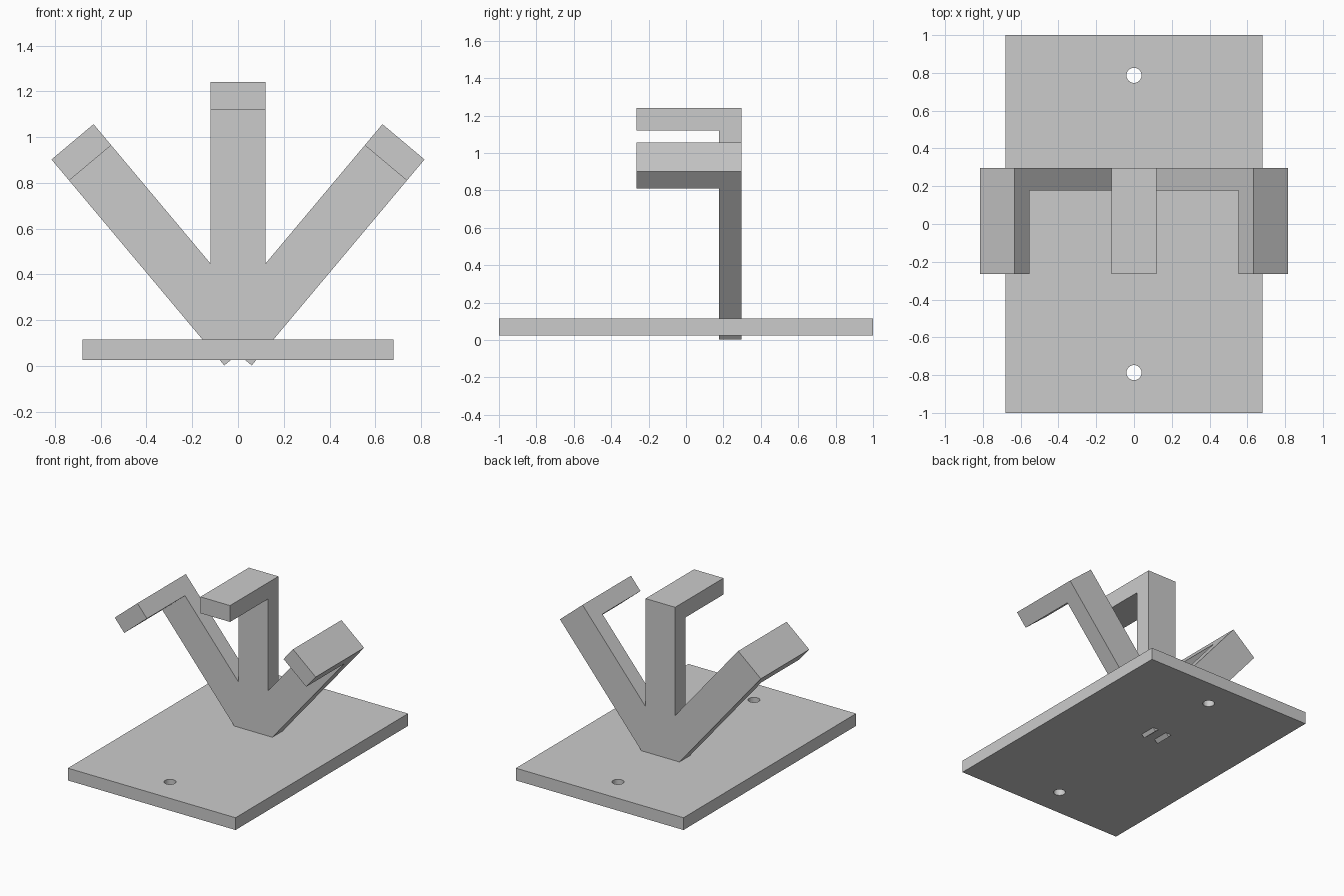
import bpy, bmesh
from math import radians
from mathutils import Matrix

if "Cube" in bpy.data.objects:
    bpy.data.objects.remove(bpy.data.objects["Cube"])

WIDTH, THICK = 0.24, 0.12


def make_object(name, bm):
    bmesh.ops.recalc_face_normals(bm, faces=bm.faces)
    mesh = bpy.data.meshes.new(name)
    bm.to_mesh(mesh)
    bm.free()
    obj = bpy.data.objects.new(name, mesh)
    bpy.context.collection.objects.link(obj)
    return obj


def add_boolean(obj, other, operation):
    mod = obj.modifiers.new(other.name, 'BOOLEAN')
    mod.operation, mod.solver, mod.object = operation, 'EXACT', other
    bpy.context.view_layer.objects.active = obj
    bpy.ops.object.modifier_apply(modifier=mod.name)
    bpy.data.objects.remove(other)


def hook_arm(name, x, z, length, angle):
    """L-shaped side profile extruded across the arm width, then tilted."""
    back, inner, tip = 0.297, 0.297 - THICK, -0.264
    profile = [(back, 0), (back, length), (tip, length),
               (tip, length - THICK), (inner, length - THICK), (inner, 0)]
    bm = bmesh.new()
    face = bm.faces.new([bm.verts.new((-WIDTH / 2, py, pz)) for py, pz in profile])
    ext = bmesh.ops.extrude_face_region(bm, geom=[face])
    verts = [v for v in ext['geom'] if isinstance(v, bmesh.types.BMVert)]
    bmesh.ops.translate(bm, verts=verts, vec=(WIDTH, 0, 0))
    bm.transform(Matrix.Translation((x, 0, z)) @ Matrix.Rotation(radians(angle), 4, 'Y'))
    return make_object(name, bm)


# Base plate with two screw holes
bm = bmesh.new()
bmesh.ops.create_cube(bm, size=1, matrix=Matrix.Translation((0, 0, 0.07))
                      @ Matrix.Diagonal((1.36, 2, 0.09, 1)))
plate = make_object("base_plate", bm)
for y in (-0.787, 0.787):
    bm = bmesh.new()
    bmesh.ops.create_cone(bm, cap_ends=True, segments=32, radius1=0.04, radius2=0.04,
                          depth=0.3, matrix=Matrix.Translation((0, y, 0.07)))
    add_boolean(plate, make_object("screw_hole", bm), 'DIFFERENCE')

# Three hooks fanned out from the plate, fused into one piece
hooks = hook_arm("hooks", 0, 0.06, 1.18, 0)
for side in (-1, 1):
    arm = hook_arm("side_hook", -0.032 * side, 0.079, 1.175, 40 * side)
    add_boolean(hooks, arm, 'UNION')
